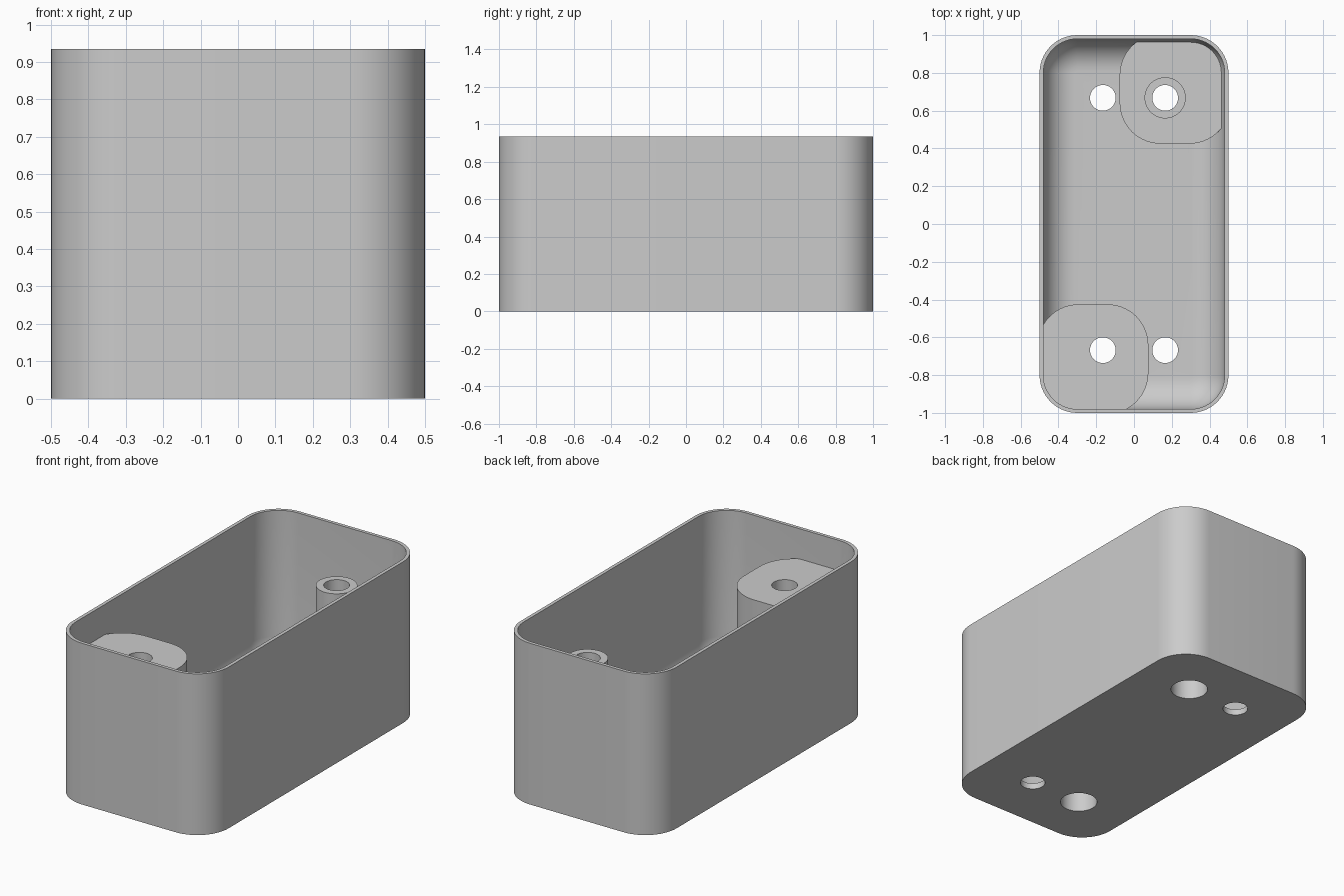
import bpy, bmesh
from math import sin, cos, pi, radians

if "Cube" in bpy.data.objects:
    bpy.data.objects.remove(bpy.data.objects["Cube"])

HEIGHT, WALL, FLOOR, FILLET = 0.935, 0.02, 0.035, 0.17
CORNER = 0.2
POST_TOP, PAD_TOP = 0.76, 0.13
HOLE_X, HOLE_Y = 0.165, 0.668
HOLE_R, BORE_R, BOSS_R = 0.068, 0.1, 0.109

grey = bpy.data.materials.new("grey plastic")
grey.use_nodes = True
colour = (0.6, 0.6, 0.6, 1)
grey.diffuse_color = colour
grey.node_tree.nodes["Principled BSDF"].inputs["Base Color"].default_value = colour


def rounded_block(name, rings, centre=(0, 0), steps=14):
    """Stack of rounded rectangles; each ring is (half x, half y, radius, z)."""
    bm = bmesh.new()
    loops = []
    for hx, hy, r, z in rings:
        loop = []
        for k, (sx, sy) in enumerate(((1, 1), (-1, 1), (-1, -1), (1, -1))):
            for i in range(steps + 1):
                a = (k + i / steps) * pi / 2
                loop.append(bm.verts.new((centre[0] + sx * (hx - r) + r * cos(a),
                                          centre[1] + sy * (hy - r) + r * sin(a), z)))
        loops.append(loop)
    for low, high in zip(loops, loops[1:]):
        for i in range(len(low)):
            j = (i + 1) % len(low)
            bm.faces.new((low[i], low[j], high[j], high[i]))
    bm.faces.new(loops[0][::-1])
    bm.faces.new(loops[-1])
    mesh = bpy.data.meshes.new(name)
    bm.to_mesh(mesh)
    bm.free()
    obj = bpy.data.objects.new(name, mesh)
    bpy.context.collection.objects.link(obj)
    mesh.materials.append(grey)
    return obj


def cylinder(name, x, y, r, z0, z1):
    bpy.ops.mesh.primitive_cylinder_add(vertices=48, radius=r, depth=z1 - z0,
                                        location=(x, y, (z0 + z1) / 2))
    obj = bpy.context.object
    obj.name = name
    obj.data.materials.append(grey)
    return obj


def combine(obj, tool, operation):
    """Apply a boolean and remove the tool object."""
    mod = obj.modifiers.new("cut", "BOOLEAN")
    mod.operation, mod.solver, mod.object = operation, "EXACT", tool
    bpy.context.view_layer.objects.active = obj
    bpy.ops.object.modifier_apply(modifier=mod.name)
    bpy.data.objects.remove(tool)


def outer(name, inset, z0, z1):
    return rounded_block(name, [(0.5 - inset, 1 - inset, CORNER - inset, z) for z in (z0, z1)])


# Open case with a rounded inside bottom edge
case = outer("case", 0, 0, HEIGHT)
rings = []
for i in range(11):
    a = i / 10 * pi / 2
    d = WALL + FILLET * (1 - sin(a))
    rings.append((0.5 - d, 1 - d, CORNER - d, FLOOR + FILLET * (1 - cos(a))))
rings.append((0.5 - WALL, 1 - WALL, CORNER - WALL, HEIGHT + 0.1))
combine(case, rounded_block("cavity", rings), "DIFFERENCE")


# Corner pads, trimmed so they end inside the walls
def corner_pad(name, side, top):
    pad = rounded_block(name, [(0.293, 0.29, 0.217, z) for z in (0.015, top)],
                        (side * 0.217, side * 0.715))
    combine(pad, outer("trim", 0.01, -0.1, HEIGHT), "INTERSECT")
    return pad


tall_post = corner_pad("tall_post", -1, POST_TOP)
low_pad = corner_pad("low_pad_with_boss", 1, PAD_TOP)
boss = cylinder("boss", HOLE_X, HOLE_Y, BOSS_R, 0.05, POST_TOP)
combine(low_pad, boss, "UNION")

# Screw holes, with wide counterbores from below under the posts
for side, post, bore_top in ((1, low_pad, PAD_TOP), (-1, tall_post, 0.6)):
    x, y = side * HOLE_X, side * HOLE_Y
    combine(post, cylinder("hole", x, y, HOLE_R, -0.1, 1), "DIFFERENCE")
    combine(post, cylinder("bore", x, y, BORE_R, -0.1, bore_top), "DIFFERENCE")
    combine(case, cylinder("bore", x, y, BORE_R, -0.1, 0.2), "DIFFERENCE")
    combine(case, cylinder("hole", -x, y, HOLE_R, -0.1, 0.2), "DIFFERENCE")

# Smooth curves, crisp edges
bpy.ops.object.select_all(action="DESELECT")
for obj in (case, tall_post, low_pad):
    obj.select_set(True)
bpy.context.view_layer.objects.active = case
bpy.ops.object.shade_smooth_by_angle(angle=radians(30))
